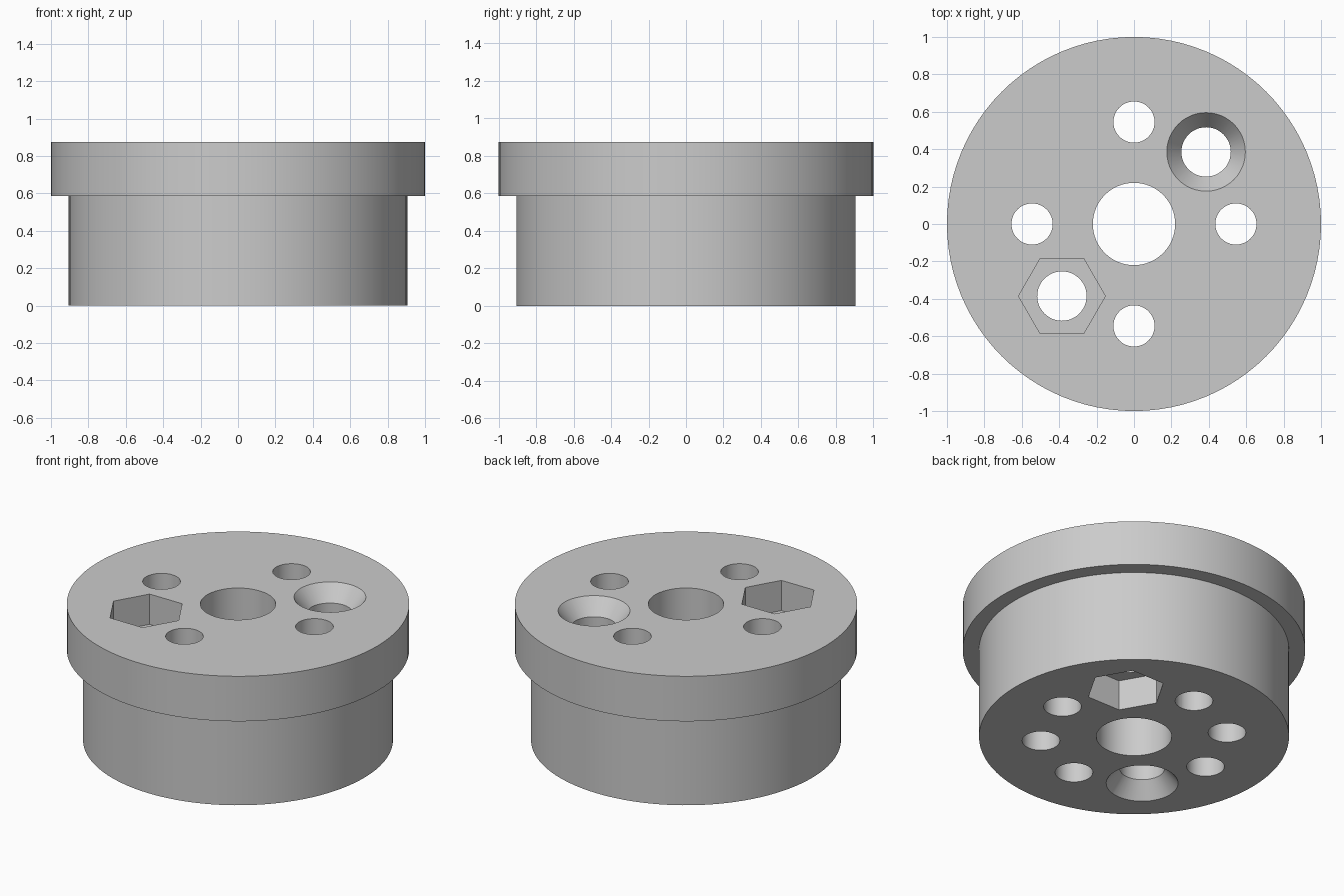
import bpy
import bmesh
from math import cos, sin, pi, radians

H, STEP = 0.875, 0.585        # overall height, underside of the flange
OVER = 0.05                   # how far cutters pass beyond a face
RING = 0.545                  # radius of the hole circle

if "Cube" in bpy.data.objects:
    bpy.data.objects.remove(bpy.data.objects["Cube"], do_unlink=True)

grey = bpy.data.materials.new("plain grey")
grey.use_nodes = True
colour = (0.6, 0.6, 0.6, 1)
grey.diffuse_color = colour
grey.node_tree.nodes["Principled BSDF"].inputs["Base Color"].default_value = colour


def lathe(name, profile, sides=48, at=(0, 0)):
    """Closed solid of revolution from (radius, z) points, bottom to top."""
    bm = bmesh.new()
    rings = []
    for r, z in profile:
        rings.append([bm.verts.new((at[0] + r * cos(2 * pi * i / sides),
                                    at[1] + r * sin(2 * pi * i / sides), z))
                      for i in range(sides)])
    for a, b in zip(rings, rings[1:]):
        for i in range(sides):
            j = (i + 1) % sides
            bm.faces.new((a[i], a[j], b[j], b[i]))
    bm.faces.new(rings[0][::-1])
    bm.faces.new(rings[-1])
    bmesh.ops.recalc_face_normals(bm, faces=bm.faces)
    mesh = bpy.data.meshes.new(name)
    bm.to_mesh(mesh)
    bm.free()
    mesh.materials.append(grey)
    obj = bpy.data.objects.new(name, mesh)
    bpy.context.collection.objects.link(obj)
    return obj


def polar(degrees):
    return RING * cos(radians(degrees)), RING * sin(radians(degrees))


# Stepped round body with a wider flange on top
body = lathe("flanged_hub", [(0.905, 0), (0.905, STEP), (1, STEP), (1, H)], 96)

# Centre bore and four small through holes
through = (-OVER, H + OVER)
cutters = [lathe("centre_bore", [(0.22, z) for z in through], 64)]
for k in range(4):
    cutters.append(lathe("small_hole", [(0.11, z) for z in through], at=polar(90 * k)))

# Two blind holes in the underside
for angle in (135, 315):
    cutters.append(lathe("blind_hole", [(0.11, -OVER), (0.11, 0.44)], at=polar(angle)))

# Two screw holes: countersunk at one end, hexagonal nut pocket at the other
slope = 0.78
bolt = [(0.132, -OVER), (0.132, H - 0.1), (0.21 + slope * OVER, H + OVER)]
pocket = [(0.232, -OVER), (0.232, 0.195)]
for angle, flip in ((45, False), (225, True)):
    for name, profile, sides in (("screw_hole", bolt, 48), ("nut_pocket", pocket, 6)):
        if flip:
            profile = [(r, H - z) for r, z in reversed(profile)]
        cutters.append(lathe(name, profile, sides, polar(angle)))

# Cut every hole, then remove the cutters
bpy.ops.object.select_all(action="DESELECT")
bpy.context.view_layer.objects.active = body
body.select_set(True)
for cutter in cutters:
    cutter.hide_render = True
    mod = body.modifiers.new("cut", "BOOLEAN")
    mod.operation = "DIFFERENCE"
    mod.solver = "EXACT"
    mod.object = cutter
    bpy.ops.object.modifier_apply(modifier=mod.name)
    bpy.data.objects.remove(cutter, do_unlink=True)

bpy.ops.object.shade_smooth_by_angle(angle=radians(30))
